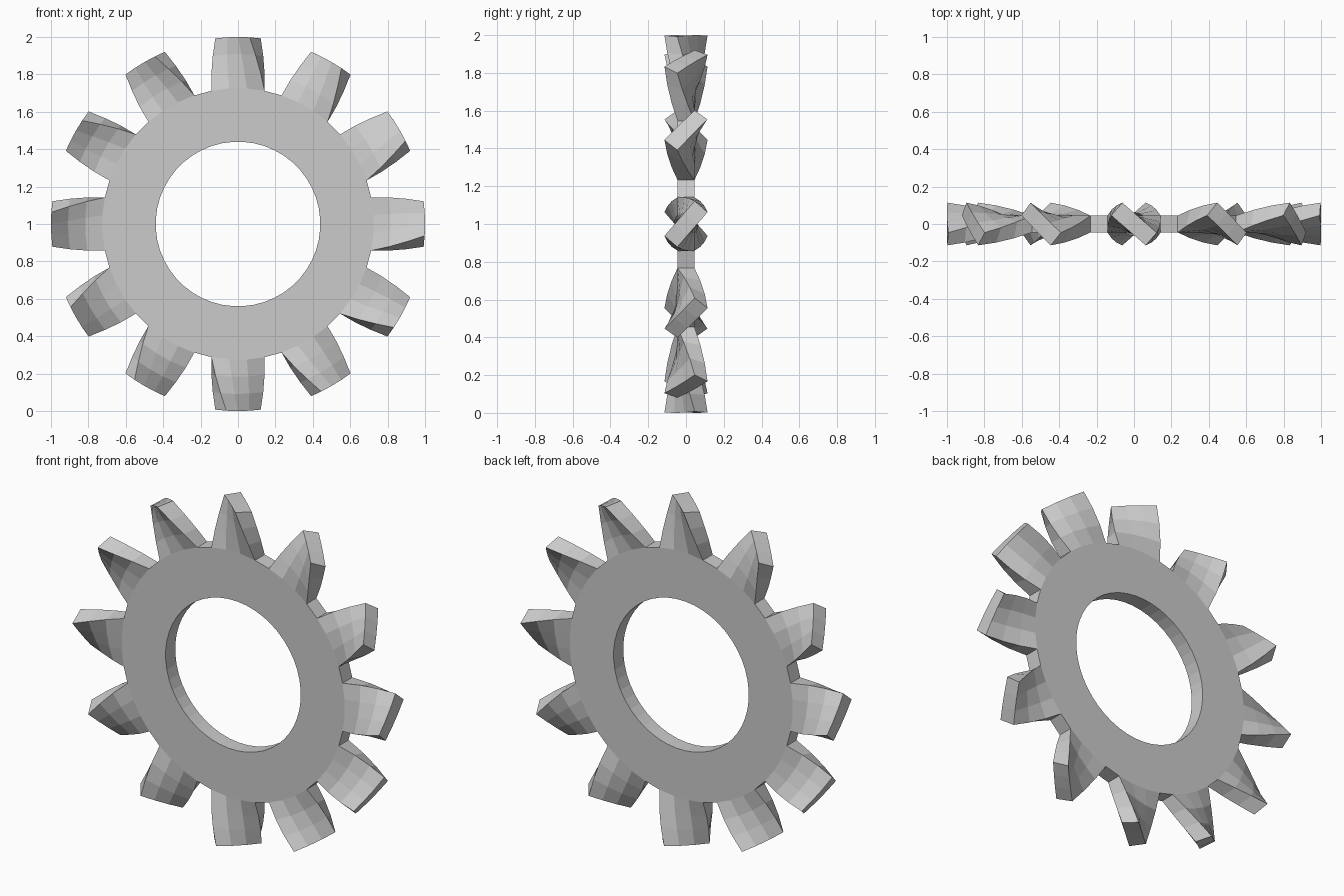
import bpy, bmesh
from math import sin, cos, radians, sqrt, pi
from mathutils import Vector, Matrix

cube = bpy.data.objects.get("Cube")
if cube:
    bpy.data.objects.remove(cube)

TEETH = 12
HOLE, SEAM, ROOT, TIP = 0.44, 0.66, 0.726, 1.0
HALF = 0.045                      # half thickness of the plate
TWIST = radians(41)               # blade twist reached at the tip
ROWS = 3
STEP = radians(7.5)               # one column of the 48-sided ring

grey = bpy.data.materials.new("plain grey")
grey.use_nodes = True
colour = (0.6, 0.6, 0.6, 1)
grey.diffuse_color = colour
grey.node_tree.nodes["Principled BSDF"].inputs["Base Color"].default_value = colour

bm = bmesh.new()


def ring_point(radius, column, y):
    a = (column - 1.5) * STEP
    return Vector((radius * sin(a), y, radius * cos(a)))


def blade_point(row, column, y):
    t = row / ROWS
    radius = ROOT + (TIP - ROOT) * t
    half_width = 0.142 + (0.122 - 0.142) * t
    u = half_width * (column - 1.5) / 1.5
    a = TWIST * t
    x = u * cos(a) + y * sin(a)
    return Vector((x, y * cos(a) - u * sin(a), sqrt(radius ** 2 - x ** 2)))


def quad(corners, turn):
    bm.faces.new([bm.verts.new(turn @ p) for p in corners])


for i in range(TEETH):
    turn = Matrix.Rotation(i * 2 * pi / TEETH, 3, 'Y')

    # Flat ring: both sides, bore wall and the wall between blades
    for c in range(4):
        for y in (-HALF, HALF):
            for r0, r1 in ((HOLE, SEAM), (SEAM, ROOT)):
                quad([ring_point(r0, c, y), ring_point(r0, c + 1, y),
                      ring_point(r1, c + 1, y), ring_point(r1, c, y)], turn)
        for r in (HOLE,) + ((ROOT,) if c == 3 else ()):
            quad([ring_point(r, c, -HALF), ring_point(r, c + 1, -HALF),
                  ring_point(r, c + 1, HALF), ring_point(r, c, HALF)], turn)

    # Twisted blade: broad sides, narrow edges and tip
    for k in range(ROWS):
        for y in (-HALF, HALF):
            for c in range(3):
                quad([blade_point(k, c, y), blade_point(k, c + 1, y),
                      blade_point(k + 1, c + 1, y), blade_point(k + 1, c, y)], turn)
        for c in (0, 3):
            quad([blade_point(k, c, -HALF), blade_point(k, c, HALF),
                  blade_point(k + 1, c, HALF), blade_point(k + 1, c, -HALF)], turn)
    for c in range(3):
        quad([blade_point(ROWS, c, -HALF), blade_point(ROWS, c + 1, -HALF),
              blade_point(ROWS, c + 1, HALF), blade_point(ROWS, c, HALF)], turn)

bmesh.ops.remove_doubles(bm, verts=bm.verts, dist=0.003)
bmesh.ops.recalc_face_normals(bm, faces=bm.faces)

mesh = bpy.data.meshes.new("twisted_blade_ring")
bm.to_mesh(mesh)
bm.free()
mesh.materials.append(grey)
ring = bpy.data.objects.new("twisted_blade_ring", mesh)
ring.location.z = TIP
bpy.context.collection.objects.link(ring)
